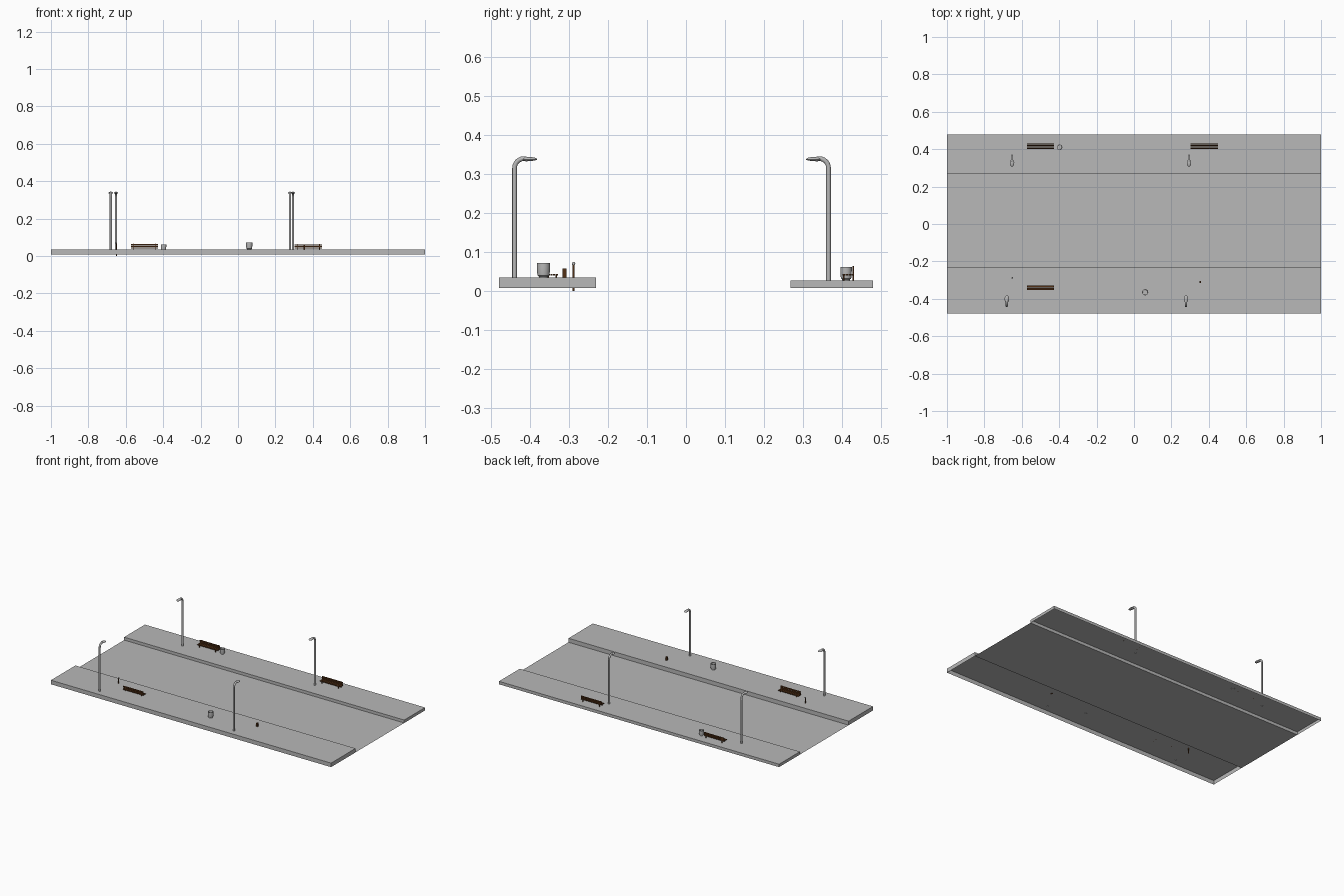
import bpy, bmesh, math
from mathutils import Vector

if "Cube" in bpy.data.objects:
    bpy.data.objects.remove(bpy.data.objects["Cube"])


def mat(name, col):
    m = bpy.data.materials.new(name)
    m.diffuse_color = (*col, 1)
    m.use_nodes = True
    m.node_tree.nodes["Principled BSDF"].inputs["Base Color"].default_value = m.diffuse_color
    return m


GREY = mat("concrete grey", (0.48, 0.48, 0.48))
BROWN = mat("dark brown wood", (0.085, 0.03, 0.008))


def finish(name, bm, material, smooth=False):
    me = bpy.data.meshes.new(name)
    bm.to_mesh(me)
    bm.free()
    me.materials.append(material)
    ob = bpy.data.objects.new(name, me)
    bpy.context.collection.objects.link(ob)
    if smooth:
        bpy.ops.object.select_all(action='DESELECT')
        ob.select_set(True)
        bpy.context.view_layer.objects.active = ob
        bpy.ops.object.shade_smooth_by_angle(angle=math.radians(40))
    return ob


def add_box(bm, x0, x1, y0, y1, z0, z1):
    y0, y1 = min(y0, y1), max(y0, y1)
    vs = bmesh.ops.create_cube(bm, size=1)["verts"]
    for v in vs:
        v.co = Vector(((x0 + x1) / 2 + v.co.x * (x1 - x0),
                       (y0 + y1) / 2 + v.co.y * (y1 - y0),
                       (z0 + z1) / 2 + v.co.z * (z1 - z0)))


def lathe(bm, profile, x, y, n=20):
    """Spin (radius, z) points round a vertical axis."""
    rings = [[bm.verts.new((x + r * math.cos(2 * math.pi * i / n),
                            y + r * math.sin(2 * math.pi * i / n), z))
              for i in range(n)] for r, z in profile]
    for a, b in zip(rings, rings[1:]):
        for i in range(n):
            j = (i + 1) % n
            bm.faces.new((a[i], a[j], b[j], b[i]))
    bm.faces.new(rings[0][::-1])
    bm.faces.new(rings[-1])


# Road: a single sheet between the kerbs
bm = bmesh.new()
bm.faces.new([bm.verts.new(p) for p in
              ((-1, -0.23, 0.008), (1, -0.23, 0.008), (1, 0.267, 0.008), (-1, 0.267, 0.008))])
finish("road", bm, GREY)

# Pavements: slabs with open undersides
for name, y0, y1, top in (("front_pavement", -0.479, -0.23, 0.034),
                          ("back_pavement", 0.267, 0.479, 0.027)):
    bm = bmesh.new()
    add_box(bm, -1, 1, y0, y1, 0.008, top)
    bm.normal_update()
    bmesh.ops.delete(bm, geom=[f for f in bm.faces if f.normal.z < -0.5], context='FACES')
    finish(name, bm, GREY)


# Street lamps: bent pole with a flat leaf-shaped head, d = direction to the road
def lamp(name, x, y, d, base):
    bm = bmesh.new()
    path = [(0, base - 0.002), (0, 0.315)]
    path += [(0.024 * (1 - math.cos(a)), 0.315 + 0.024 * math.sin(a))
             for a in (math.pi / 2 * k / 6 for k in range(1, 7))]
    path.append((0.034, 0.337))
    n, rings = 12, []
    for k, (u, z) in enumerate(path):
        p, q = path[max(k - 1, 0)], path[min(k + 1, len(path) - 1)]
        t = Vector((0, (q[0] - p[0]) * d, q[1] - p[1])).normalized()
        side = Vector((1, 0, 0))
        up = t.cross(side)
        c = Vector((x, y + u * d, z))
        rings.append([bm.verts.new(c + 0.006 * (side * math.cos(2 * math.pi * i / n)
                                                + up * math.sin(2 * math.pi * i / n)))
                      for i in range(n)])
    for a, b in zip(rings, rings[1:]):
        for i in range(n):
            j = (i + 1) % n
            bm.faces.new((a[i], a[j], b[j], b[i]))
    bm.faces.new(rings[0])
    bm.faces.new(rings[-1])
    head = bmesh.ops.create_uvsphere(bm, u_segments=16, v_segments=8, radius=1)["verts"]
    for v in head:
        v.co = Vector((x + v.co.x * 0.012, y + d * (0.038 + v.co.y * 0.020),
                       0.337 + v.co.z * (0.006 if v.co.z > 0 else 0.004)))
    bmesh.ops.recalc_face_normals(bm, faces=bm.faces)
    finish(name, bm, GREY, True)


for i, x in enumerate((-0.68, 0.278)):
    lamp(f"front_lamp_{i + 1}", x, -0.439, 1, 0.034)
for i, x in enumerate((-0.652, 0.294)):
    lamp(f"back_lamp_{i + 1}", x, 0.365, -1, 0.027)


# Litter bins: hollow tubs on a narrow foot
def bin_tub(name, x, y, r, z, h):
    bm = bmesh.new()
    lathe(bm, [(r * .7, z - 0.001), (r * .7, z + h * .08), (r * .9, z + h * .14),
               (r * .97, z + h * .3), (r, z + h * .7), (r, z + h), (r * .85, z + h),
               (r * .82, z + h * .6)], x, y)
    bmesh.ops.recalc_face_normals(bm, faces=bm.faces)
    finish(name, bm, GREY, True)


bin_tub("front_bin", 0.06, -0.365, 0.0165, 0.034, 0.038)
bin_tub("back_bin", -0.398, 0.41, 0.0145, 0.027, 0.034)


# Benches: slatted seat and back, open towards the road
def bench(name, x0, x1, yb, d, depth, base, seat, top):
    bm = bmesh.new()
    step = depth / 4
    for k in range(4):
        add_box(bm, x0, x1, yb + d * step * k, yb + d * step * (k + 0.8), seat, seat + 0.004)
    h = (top - seat - 0.005) / 2
    for k in range(2):
        z = seat + 0.006 + h * k
        add_box(bm, x0, x1, yb, yb + d * 0.004, z, z + h * 0.75)
    for x in (x0 + 0.012, x1 - 0.016):
        add_box(bm, x, x + 0.004, yb, yb + d * 0.003, base - 0.001, top)
        add_box(bm, x, x + 0.004, yb + d * (depth - 0.007), yb + d * (depth - 0.003),
                base - 0.001, seat)
    finish(name, bm, BROWN)


bench("front_bench", -0.572, -0.428, -0.354, 1, 0.027, 0.034, 0.040, 0.066)
bench("back_bench_left", -0.572, -0.428, 0.43, -1, 0.031, 0.027, 0.040, 0.064)
bench("back_bench_right", 0.303, 0.45, 0.43, -1, 0.031, 0.027, 0.040, 0.064)

# Meter post running down through the pavement, with a round head
bm = bmesh.new()
lathe(bm, [(0.0028, 0), (0.0028, 0.068)], -0.65, -0.288, 10)
finish("meter_post", bm, BROWN, True)
bm = bmesh.new()
for v in bmesh.ops.create_uvsphere(bm, u_segments=12, v_segments=8, radius=0.0045)["verts"]:
    v.co += Vector((-0.65, -0.288, 0.0695))
finish("meter_head", bm, GREY, True)

# Short square bollard
bm = bmesh.new()
add_box(bm, 0.351, 0.359, -0.316, -0.306, 0.033, 0.057)
finish("bollard", bm, BROWN)
